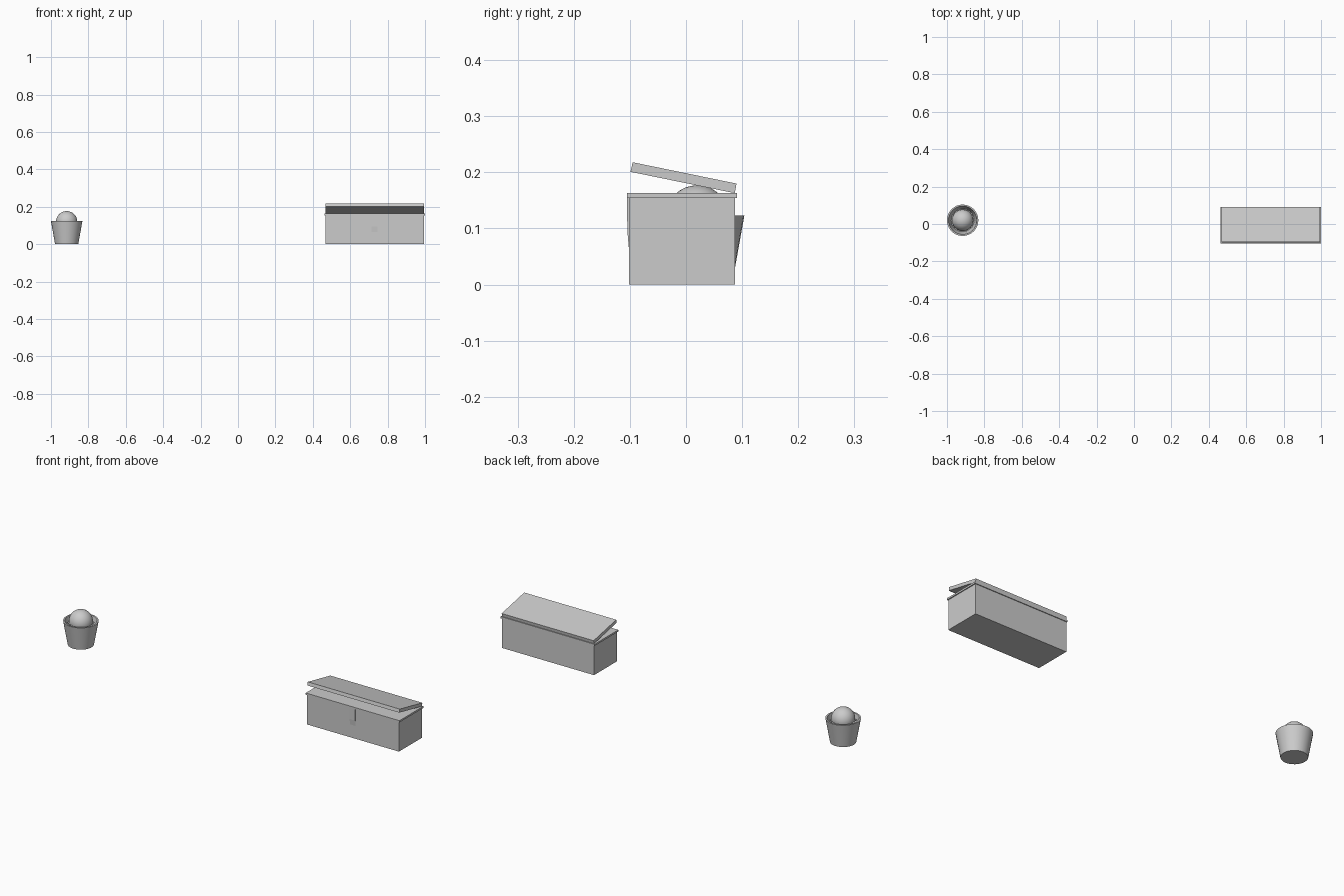
import bpy, bmesh, math
from mathutils import Matrix

if "Cube" in bpy.data.objects:
    bpy.data.objects.remove(bpy.data.objects["Cube"])


def mesh_object(name, bm):
    bmesh.ops.recalc_face_normals(bm, faces=bm.faces)
    me = bpy.data.meshes.new(name)
    bm.to_mesh(me)
    bm.free()
    ob = bpy.data.objects.new(name, me)
    bpy.context.collection.objects.link(ob)
    return ob


def prism(name, profile, x0, x1):
    """Extrude a (y, z) side profile along x."""
    bm = bmesh.new()
    face = bm.faces.new([bm.verts.new((x0, y, z)) for y, z in profile])
    ext = bmesh.ops.extrude_face_region(bm, geom=[face])
    verts = [v for v in ext["geom"] if isinstance(v, bmesh.types.BMVert)]
    bmesh.ops.translate(bm, verts=verts, vec=(x1 - x0, 0, 0))
    return mesh_object(name, bm)


def rect(y0, y1, z0, z1):
    return [(y0, z0), (y1, z0), (y1, z1), (y0, z1)]


def smooth(ob):
    bpy.ops.object.select_all(action='DESELECT')
    bpy.context.view_layer.objects.active = ob
    ob.select_set(True)
    bpy.ops.object.shade_smooth_by_angle(angle=math.radians(35))


# Long box with an overhanging rim
prism("box_body", rect(-0.102, 0.087, 0, 0.156), 0.467, 0.995)
prism("box_rim", rect(-0.105, 0.091, 0.154, 0.163), 0.462, 1.0)

# Lid, hinged open along the back edge
prism("box_lid", [(0.087, 0.163), (0.09, 0.180), (-0.095, 0.218), (-0.099, 0.201)],
      0.467, 0.995)

# Thin tapering latch plate on the front
prism("latch", [(-0.101, 0.055), (-0.101, 0.156), (-0.1052, 0.156), (-0.1045, 0.095)],
      0.714, 0.746)

# Tapered pot with a deep hollow
CX, CY, SIDES = -0.916, 0.02, 32
profile = [(0.0, 0.0), (0.062, 0.0), (0.084, 0.123), (0.076, 0.123),
           (0.061, 0.062), (0.0, 0.062)]
bm = bmesh.new()
pts = [bm.verts.new((CX + r, CY, z)) for r, z in profile]
edges = [bm.edges.new(pair) for pair in zip(pts, pts[1:])]
bmesh.ops.spin(bm, geom=pts + edges, cent=(CX, CY, 0), axis=(0, 0, 1),
               angle=2 * math.pi, steps=SIDES)
bmesh.ops.remove_doubles(bm, verts=bm.verts, dist=1e-5)
smooth(mesh_object("pot", bm))

# Round plant sitting in the pot
bm = bmesh.new()
bmesh.ops.create_uvsphere(bm, u_segments=32, v_segments=16, radius=0.057,
                          matrix=Matrix.Translation((CX, CY, 0.12)))
smooth(mesh_object("plant_ball", bm))

# Pointed leaf collar around the ball, just below the rim
bm = bmesh.new()
ring = []
for i in range(20):
    a = i * math.pi / 10
    r = 0.065 if i % 2 == 0 else 0.055
    ring.append(bm.verts.new((CX + r * math.cos(a), CY + r * math.sin(a), 0.11)))
face = bm.faces.new(ring)
ext = bmesh.ops.extrude_face_region(bm, geom=[face])
bmesh.ops.translate(bm, vec=(0, 0, 0.004),
                    verts=[v for v in ext["geom"] if isinstance(v, bmesh.types.BMVert)])
mesh_object("leaf_collar", bm)
